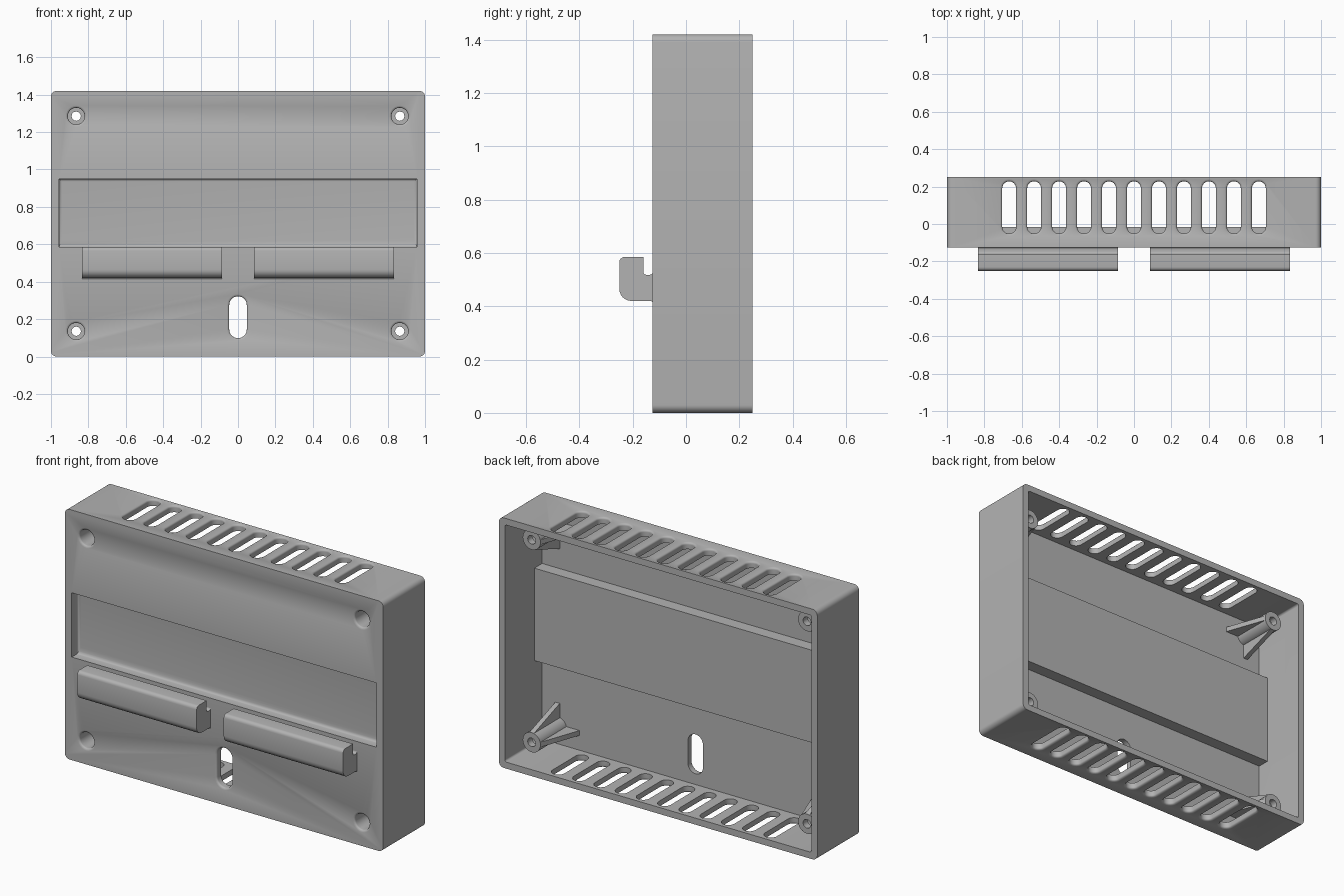
import bpy, bmesh, math
from mathutils import Vector

old = bpy.data.objects.get("Cube")
if old:
    bpy.data.objects.remove(old, do_unlink=True)

grey = bpy.data.materials.new("plain_grey")
grey.use_nodes = True
grey.diffuse_color = (0.45, 0.45, 0.45, 1)
grey.node_tree.nodes["Principled BSDF"].inputs["Base Color"].default_value = (0.45, 0.45, 0.45, 1)

# Main dimensions
TOP, FRONT, BACK, WALL = 1.42, -0.125, 0.25, 0.037
PANEL_BACK = -0.015
AXES = {"X": lambda u, v, d: (d, u, v),
        "Y": lambda u, v, d: (u, d, v),
        "Z": lambda u, v, d: (u, v, d)}


def rounded(cu, cv, hu, hv, r, n=6):
    """Rounded rectangle outline; a full radius gives a slot or a circle."""
    pts = []
    for k, (su, sv) in enumerate([(1, 1), (-1, 1), (-1, -1), (1, -1)]):
        for i in range(n + 1):
            a = math.pi / 2 * (k + i / n)
            pts.append((cu + su * (hu - r) + r * math.cos(a),
                        cv + sv * (hv - r) + r * math.sin(a)))
    return pts


def loft(name, axis, sections):
    """Closed solid through (outline, depth) sections along an axis."""
    bm = bmesh.new()
    rings = [[bm.verts.new(AXES[axis](u, v, d)) for u, v in pts] for pts, d in sections]
    n = len(rings[0])
    for a, b in zip(rings, rings[1:]):
        for i in range(n):
            j = (i + 1) % n
            bm.faces.new((a[i], a[j], b[j], b[i]))
    bm.faces.new(rings[0])
    bm.faces.new(rings[-1])
    bmesh.ops.remove_doubles(bm, verts=bm.verts, dist=1e-5)
    bmesh.ops.recalc_face_normals(bm, faces=bm.faces)
    mesh = bpy.data.meshes.new(name)
    bm.to_mesh(mesh)
    bm.free()
    mesh.materials.append(grey)
    ob = bpy.data.objects.new(name, mesh)
    bpy.context.collection.objects.link(ob)
    return ob


def prism(name, axis, pts, a, b):
    return loft(name, axis, [(pts, a), (pts, b)])


def rim_cutter(name, axis, cu, cv, hu, hv, face, inward, depth, r=0.012):
    """Slot cutter with a rounded lip where it meets the outer face."""
    sections = [(rounded(cu, cv, hu + r, hv + r, min(hu, hv) + r), face - inward * 0.02)]
    for i in range(5):
        d = r * i / 4
        e = r - math.sqrt(r * r - (r - d) ** 2)
        sections.append((rounded(cu, cv, hu + e, hv + e, min(hu, hv) + e), face + inward * d))
    sections.append((rounded(cu, cv, hu, hv, min(hu, hv)), face + inward * depth))
    return loft(name, axis, sections)


def combine(target, tools, operation):
    bpy.context.view_layer.objects.active = target
    for tool in tools:
        mod = target.modifiers.new("cut", "BOOLEAN")
        mod.object, mod.operation, mod.solver = tool, operation, "EXACT"
        bpy.ops.object.modifier_apply(modifier=mod.name)


def discard(tools):
    for tool in tools:
        bpy.data.objects.remove(tool, do_unlink=True)


# Open-backed case
mid = TOP / 2
case = prism("case", "Y", rounded(0, mid, 1, mid, 0.03), FRONT, BACK)
cavity = prism("cavity_cutter", "Y", rounded(0, mid, 1 - WALL, mid - WALL, 0.012),
               FRONT + 0.04, BACK + 0.1)
combine(case, [cavity], "DIFFERENCE")

# Thickened panel behind the front recess
panel = prism("recess_backing", "Y", [(-0.975, 0.51), (0.975, 0.51), (0.975, 1.035), (-0.975, 1.035)],
              FRONT + 0.02, PANEL_BACK)
combine(case, [panel], "UNION")
discard([cavity, panel])

# Front recess, with rounded inner edges and a wider curve at the bottom
floor, r = FRONT + 0.058, 0.015
sections = []
for i in range(-1, 6):
    a = math.pi / 2 * max(i, 0) / 5
    e = r * (1 - math.cos(a))
    lo, hi = 0.585 + 2.5 * e, 0.95 - e
    w = 0.957 - e
    depth = FRONT - 0.02 if i < 0 else floor - r + r * math.sin(a)
    sections.append(([(-w, lo), (w, lo), (w, hi), (-w, hi)], depth))
cutters = [loft("recess_cutter", "Y", sections)]

# Cable slot in the front
cutters.append(rim_cutter("cable_slot_cutter", "Y", 0, 0.21, 0.047, 0.112, FRONT, 1, 0.08))

# Vent slots through the top and bottom
for i in range(11):
    x = (i - 5) * 0.1335
    for face, inward in ((TOP, -1), (0, 1)):
        cutters.append(rim_cutter("vent_cutter", "Z", x, 0.088, 0.037, 0.14, face, inward, 0.08))

# Screw bosses with counterbores and two gussets each
bosses = []
for sx in (-1, 1):
    for sz in (-1, 1):
        x, z = sx * 0.865, mid + sz * 0.575
        boss = prism("screw_boss", "Y", rounded(x, z, 0.056, 0.056, 0.056), FRONT + 0.02, 0.15)
        bore = rim_cutter("bore_cutter", "Y", x, z, 0.045, 0.045, FRONT, 1, 0.235)
        hole = prism("hole_cutter", "Y", rounded(x, z, 0.025, 0.025, 0.025, 3), 0, 0.2)
        combine(boss, [bore, hole], "DIFFERENCE")
        discard([hole])
        cutters.append(bore)
        bosses.append(boss)
        rib = [(0.05, FRONT + 0.03), (0.135, FRONT + 0.03), (0.135, FRONT + 0.045), (0.055, 0.145), (0.05, 0.145)]
        bosses.append(prism("side_gusset", "Z", [(x - sx * u, y) for u, y in rib], z - 0.014, z + 0.014))
        bosses.append(prism("upright_gusset", "X", [(y, z - sz * u) for u, y in rib], x - 0.014, x + 0.014))

combine(case, cutters, "DIFFERENCE")
discard(cutters)

# Hooked rail clips on the front
def arc(cy, cz, rad, start, end, n=6):
    return [(cy + rad * math.cos(math.radians(start + (end - start) * i / n)),
             cz + rad * math.sin(math.radians(start + (end - start) * i / n))) for i in range(n + 1)]


profile = ([(FRONT + 0.01, 0.41), (FRONT, 0.41)] + arc(FRONT - 0.01, 0.41, 0.01, 0, 90, 3)
           + arc(-0.205, 0.465, 0.045, 270, 180) + arc(-0.23, 0.565, 0.02, 180, 90, 4)
           + [(-0.16, 0.585)] + arc(-0.15, 0.528, 0.01, 180, 270, 3)
           + arc(FRONT - 0.01, 0.528, 0.01, 270, 360, 3) + [(FRONT + 0.01, 0.528)])
clips = [prism(name, "X", profile, a, a + 0.75)
         for name, a in (("right_clip", -0.835), ("left_clip", 0.085))]

# Smooth the curved walls, keep the edges crisp
bpy.ops.object.select_all(action="DESELECT")
for ob in [case] + bosses + clips:
    ob.select_set(True)
bpy.context.view_layer.objects.active = case
bpy.ops.object.shade_smooth_by_angle(angle=math.radians(32))
